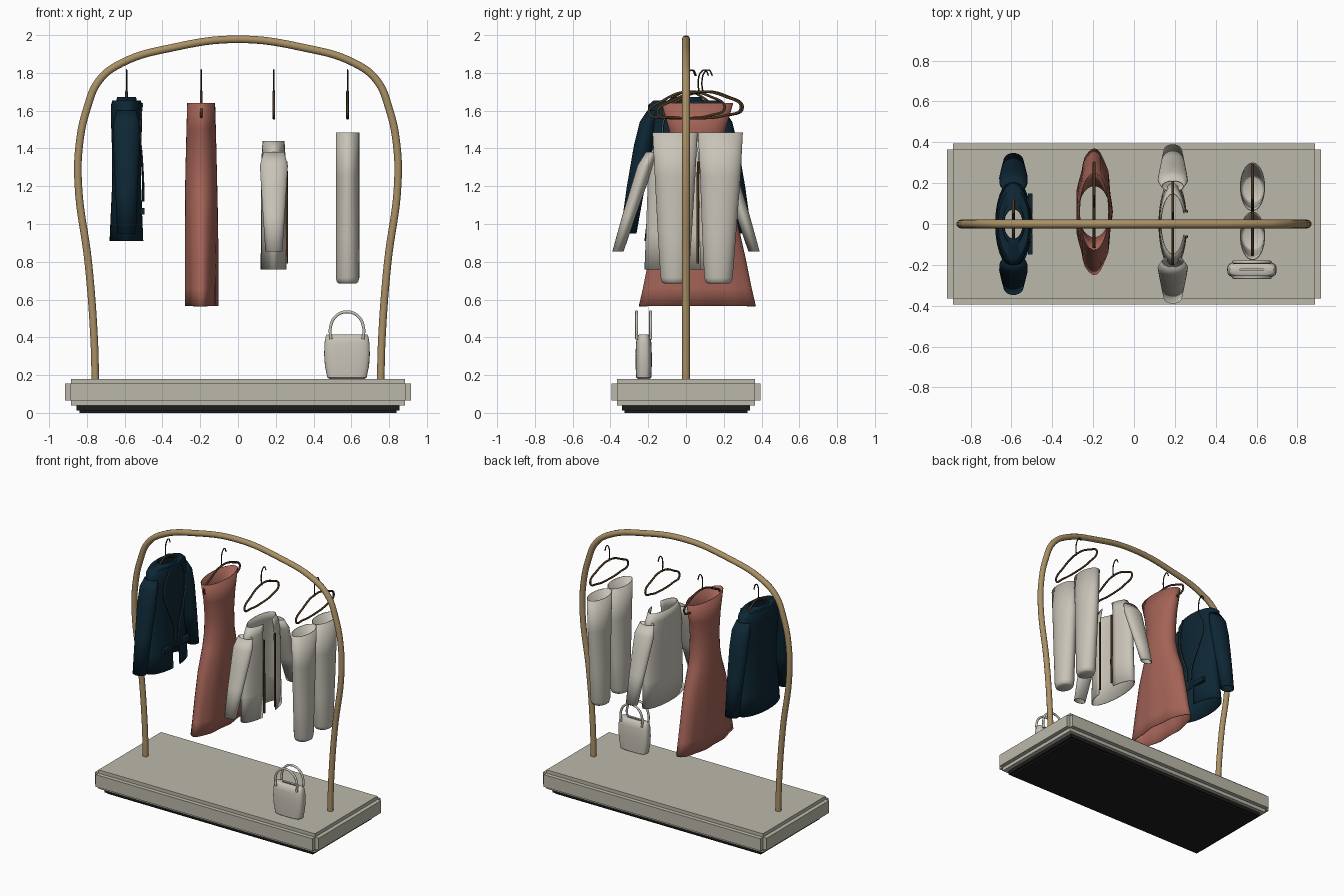
import bpy, bmesh, math
from mathutils import Vector

cube = bpy.data.objects.get("Cube")
if cube:
    bpy.data.objects.remove(cube, do_unlink=True)


def material(name, rgb):
    m = bpy.data.materials.new(name)
    m.use_nodes = True
    color = (*rgb, 1)
    m.diffuse_color = color
    bsdf = next(n for n in m.node_tree.nodes if n.type == 'BSDF_PRINCIPLED')
    bsdf.inputs["Base Color"].default_value = color
    bsdf.inputs["Roughness"].default_value = 0.7
    return m


STONE = material("warm stone", (0.50, 0.48, 0.40))
BLACK = material("black plinth", (0.012, 0.012, 0.012))
BRASS = material("brushed brass", (0.40, 0.28, 0.13))
NAVY = material("navy cloth", (0.004, 0.02, 0.035))
ROSE = material("rose cloth", (0.37, 0.125, 0.095))
CREAM = material("cream cloth", (0.58, 0.55, 0.48))
BROWN = material("dark brown wood", (0.065, 0.035, 0.014))
WIRE = material("dark wire", (0.02, 0.018, 0.016))


def finish(name, bm, mat, smooth=True):
    bmesh.ops.recalc_face_normals(bm, faces=bm.faces)
    mesh = bpy.data.meshes.new(name)
    bm.to_mesh(mesh)
    bm.free()
    mesh.materials.append(mat)
    ob = bpy.data.objects.new(name, mesh)
    bpy.context.collection.objects.link(ob)
    if smooth:
        bpy.ops.object.select_all(action='DESELECT')
        ob.select_set(True)
        bpy.context.view_layer.objects.active = ob
        bpy.ops.object.shade_smooth_by_angle(angle=math.radians(50))
    return ob


def box(name, half, z0, z1, mat, centre=(0, 0)):
    bm = bmesh.new()
    bmesh.ops.create_cube(bm, size=1)
    for v in bm.verts:
        v.co = (centre[0] + v.co.x * 2 * half[0], centre[1] + v.co.y * 2 * half[1],
                z0 + (v.co.z + 0.5) * (z1 - z0))
    return finish(name, bm, mat, False)


def tube(name, points, radius, mat, closed=False):
    cu = bpy.data.curves.new(name, 'CURVE')
    cu.dimensions = '3D'
    cu.bevel_depth, cu.bevel_resolution, cu.resolution_u = radius, 3, 8
    cu.use_fill_caps = True
    sp = cu.splines.new('BEZIER')
    sp.bezier_points.add(len(points) - 1)
    for bp, p in zip(sp.bezier_points, points):
        bp.co = p
        bp.handle_left_type = bp.handle_right_type = 'AUTO'
    sp.use_cyclic_u = closed
    ob = bpy.data.objects.new(name, cu)
    bpy.context.collection.objects.link(ob)
    bpy.ops.object.select_all(action='DESELECT')
    ob.select_set(True)
    bpy.context.view_layer.objects.active = ob
    ob.data.materials.append(mat)
    bpy.ops.object.convert(target='MESH')
    bpy.ops.object.shade_smooth_by_angle(angle=math.radians(60))
    return ob


def loft(name, cx, sections, mat, power=1.0, ripple=0.0, drop=None, cap=False, thick=0.005):
    """Stack of rings given as (z, centre y, half width x, half width y)."""
    bm = bmesh.new()
    n, rings = 36, []
    for z, cy, rx, ry in sections:
        ring = []
        for i in range(n):
            a = 2 * math.pi * i / n
            c, s = math.cos(a), math.sin(a)
            w = 1 + ripple * math.cos(9 * a) * max(0, 1.2 - z)
            ring.append(bm.verts.new((cx + rx * w * math.copysign(abs(c) ** power, c),
                                      cy + ry * math.copysign(abs(s) ** power, s), z)))
        rings.append(ring)
    for lo, hi in zip(rings, rings[1:]):
        for i in range(n):
            j = (i + 1) % n
            bm.faces.new((lo[i], lo[j], hi[j], hi[i]))
    if cap:
        bm.faces.new(rings[0])
    if drop:
        gone = [f for f in bm.faces if drop(f.calc_center_median())]
        bmesh.ops.delete(bm, geom=gone, context='FACES')
    ob = finish(name, bm, mat)
    if thick:
        mod = ob.modifiers.new("cloth thickness", 'SOLIDIFY')
        mod.thickness = thick
    return ob


# Display base: crossed slabs give the stepped edge
box("base_core", (0.885, 0.365), 0.04, 0.18, STONE)
box("base_side_band", (0.915, 0.365), 0.065, 0.155, STONE)
box("base_front_band", (0.887, 0.395), 0.065, 0.155, STONE)
box("plinth_core", (0.84, 0.325), 0, 0.045, BLACK)
box("plinth_band", (0.855, 0.34), 0.012, 0.038, BLACK)

# Arched rail
half = [(0.755, 0.17), (0.762, 0.4), (0.793, 0.8), (0.845, 1.2), (0.84, 1.42),
        (0.80, 1.61), (0.735, 1.76), (0.62, 1.85), (0.34, 1.935)]
arch = [(-x, 0, z) for x, z in half] + [(0, 0, 1.978)] + [(x, 0, z) for x, z in reversed(half)]
tube("arched_rail", arch, 0.021, BRASS)

# Hangers: leaf-shaped loop and wire hook
loop = [(-0.21, 1.585), (-0.13, 1.655), (0, 1.70), (0.13, 1.675), (0.21, 1.615),
        (0.13, 1.575), (0, 1.56), (-0.13, 1.565)]
hook = [(0, 1.69), (-0.005, 1.76), (0.01, 1.805), (0.03, 1.815), (0.05, 1.785)]
for label, x, cy, width in (("navy", -0.59, 0, 0.62), ("rose", -0.195, 0.09, 1),
                            ("cream", 0.19, 0.005, 0.95), ("trouser", 0.58, 0.07, 1.05)):
    tube(label + "_hanger", [(x, cy + y * width, z) for y, z in loop], 0.007, BROWN, True)
    tube(label + "_hanger_hook", [(x, cy + y, z) for y, z in hook], 0.004, WIRE)

# Navy jacket, opening towards the left side
NX = -0.59
loft("navy_jacket_body", NX,
     [(0.91, 0, 0.09, 0.22), (1.05, 0, 0.084, 0.205), (1.22, 0, 0.076, 0.185),
      (1.42, 0, 0.078, 0.195), (1.56, 0, 0.083, 0.205), (1.63, 0, 0.083, 0.20),
      (1.655, 0, 0.075, 0.17), (1.65, 0, 0.055, 0.10), (1.672, 0, 0.05, 0.075)], NAVY,
     drop=lambda c: c.x > NX and abs(c.y) < 0.03 and c.z < 1.1)
for side, s in (("left", 1), ("right", -1)):
    loft("navy_sleeve_" + side, NX,
         [(0.95, s * 0.305, 0.05, 0.043), (1.2, s * 0.265, 0.06, 0.048),
          (1.42, s * 0.225, 0.07, 0.05), (1.54, s * 0.20, 0.068, 0.045),
          (1.60, s * 0.175, 0.05, 0.03)], NAVY)
    edge = [(0.08, 1.64), (0.125, 1.5), (0.085, 1.35), (0.025, 1.2), (0.02, 1.12)]
    on_front = [(NX + 0.088 * math.sqrt(1 - (y / 0.2) ** 2), s * y, z) for y, z in edge]
    tube("lapel_edge_" + side, on_front, 0.005, NAVY)
    tube("lapel_piping_" + side, [Vector(p) + Vector((0.005, 0, 0)) for p in on_front],
         0.002, CREAM)
    box("navy_pocket_flap_" + side, (0.012, 0.05), 1.05, 1.085, NAVY, (NX + 0.082, s * 0.10))

# Rose dress
loft("rose_dress", -0.195,
     [(0.565, 0.06, 0.086, 0.31), (0.66, 0.06, 0.087, 0.288), (0.8, 0.06, 0.088, 0.26),
      (1.0, 0.06, 0.088, 0.215), (1.15, 0.06, 0.086, 0.155), (1.25, 0.06, 0.084, 0.13),
      (1.38, 0.06, 0.081, 0.13), (1.5, 0.06, 0.078, 0.15), (1.64, 0.06, 0.074, 0.19)],
     ROSE, ripple=0.10)

# Cream jacket, open at the front
CX = 0.19
loft("cream_jacket_body", CX,
     [(0.76, 0, 0.07, 0.22), (0.95, 0, 0.069, 0.212), (1.15, 0, 0.068, 0.205),
      (1.3, 0, 0.067, 0.20), (1.38, 0, 0.064, 0.185), (1.44, 0, 0.06, 0.15)], CREAM,
     drop=lambda c: c.x > CX and abs(c.y) < 0.064)
for side, s in (("left", 1), ("right", -1)):
    loft("cream_sleeve_" + side, CX,
         [(0.855, s * 0.36, 0.045, 0.03), (1.05, s * 0.30, 0.058, 0.036),
          (1.2, s * 0.25, 0.068, 0.04), (1.31, s * 0.215, 0.074, 0.042),
          (1.38, s * 0.185, 0.055, 0.028)], CREAM)
    tube("cream_front_trim_" + side,
         [(CX + 0.068, s * 0.062, 0.79), (CX + 0.068, s * 0.062, 1.05),
          (CX + 0.066, s * 0.064, 1.33)], 0.007, BROWN)

# Trousers: two tapering legs with rounded hems
for side, top, low in (("front", -0.058, -0.06), ("back", 0.182, 0.172)):
    loft("trouser_leg_" + side, 0.58,
         [(0.685, low, 0.045, 0.055), (0.692, low, 0.056, 0.067), (0.715, low, 0.062, 0.075),
          (0.95, (low * 2 + top) / 3, 0.062, 0.09), (1.25, top, 0.062, 0.107),
          (1.485, top, 0.062, 0.119)], CREAM, cap=True)

# Handbag with two arched handles
BX, BY = 0.577, -0.224
loft("handbag_body", BX,
     [(0.18, BY, 0.09, 0.03), (0.187, BY, 0.104, 0.04), (0.25, BY, 0.117, 0.043),
      (0.31, BY, 0.121, 0.043), (0.37, BY, 0.119, 0.041), (0.408, BY, 0.112, 0.034),
      (0.415, BY, 0.107, 0.024), (0.415, BY, 0.06, 0.004)], CREAM, power=0.6, cap=True, thick=0)
for side, s in (("front", -1), ("back", 1)):
    pts = [(-0.085, 0.39), (-0.088, 0.45), (-0.06, 0.51), (0, 0.535),
           (0.06, 0.51), (0.088, 0.45), (0.085, 0.39)]
    tube("handbag_handle_" + side, [(BX + x, BY + s * 0.037, z) for x, z in pts], 0.008, CREAM)
